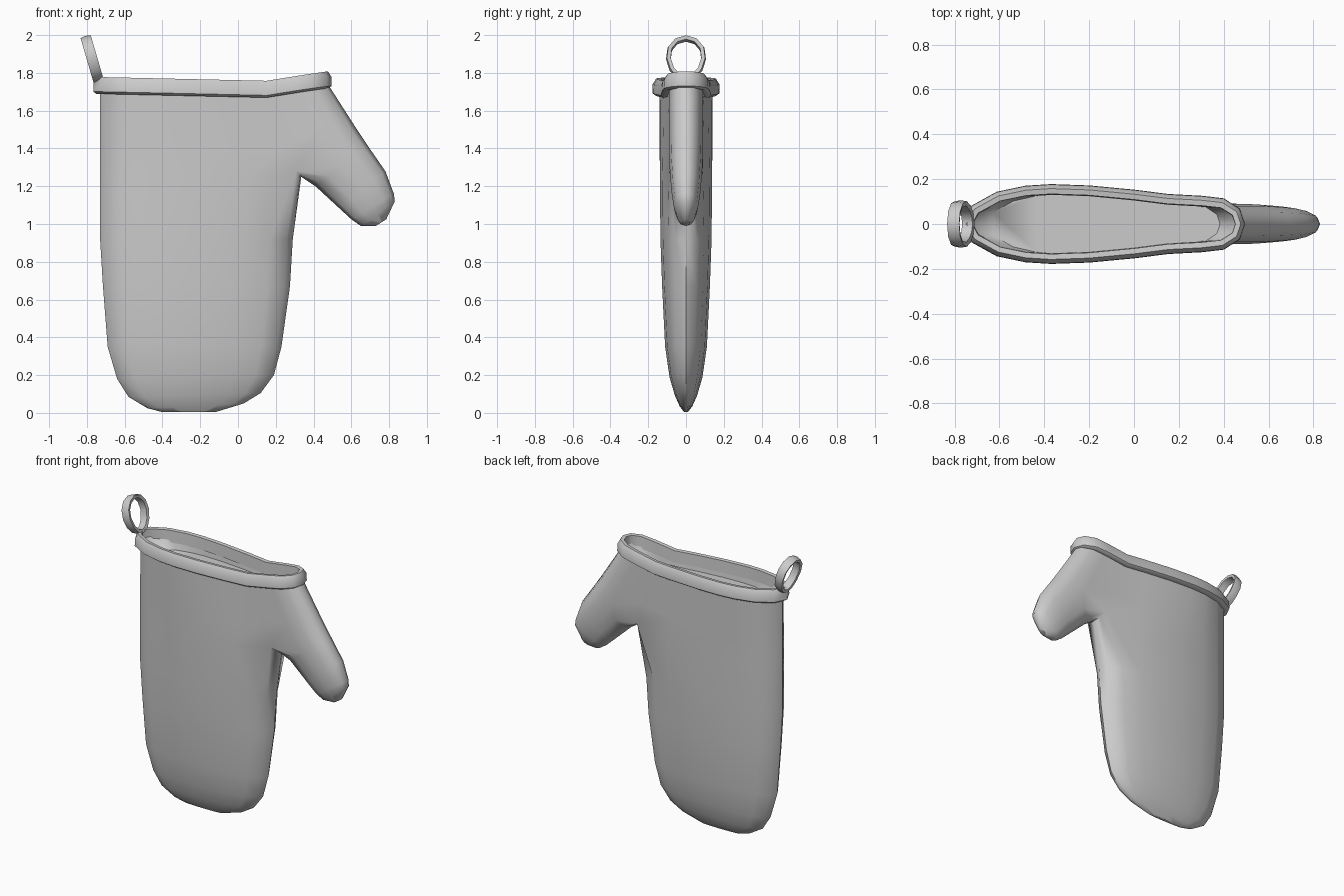
import bpy, bmesh
from math import sin, cos, pi, copysign
from mathutils import Vector

if "Cube" in bpy.data.objects:
    bpy.data.objects.remove(bpy.data.objects["Cube"])


def finish(bm, name, angle):
    bmesh.ops.recalc_face_normals(bm, faces=bm.faces)
    me = bpy.data.meshes.new(name)
    bm.to_mesh(me)
    bm.free()
    ob = bpy.data.objects.new(name, me)
    bpy.context.collection.objects.link(ob)
    bpy.ops.object.select_all(action='DESELECT')
    ob.select_set(True)
    bpy.context.view_layer.objects.active = ob
    bpy.ops.object.shade_smooth_by_angle(angle=angle)
    return ob


def ring(x0, z0, x1, z1, t, n):
    # flattened oval between two outline points, half thickness t
    a, b = Vector((x0, 0, z0)), Vector((x1, 0, z1))
    pts = []
    for i in range(n):
        s = sin(2 * pi * i / n)
        p = (a + b) / 2 - (b - a) / 2 * cos(2 * pi * i / n)
        p.y = -copysign(abs(s) ** 0.8 * t, s)
        pts.append(p)
    return pts


def bridge(bm, r0, r1):
    n = len(r0)
    for i in range(n):
        bm.faces.new((r0[i], r0[(i + 1) % n], r1[(i + 1) % n], r1[i]))


def loft(bm, first, rings):
    for pts in rings:
        nxt = [bm.verts.new(p) for p in pts]
        bridge(bm, first, nxt)
        first = nxt
    bm.faces.new(first)


def sweep(name, path, axis, profile):
    # closed band: profile is (outward, along axis)
    bm = bmesh.new()
    n = len(path)
    rows = []
    for i, p in enumerate(path):
        out = (path[(i + 1) % n] - path[i - 1]).cross(axis).normalized()
        rows.append([bm.verts.new(p + out * o + axis * u) for o, u in profile])
    for i in range(n):
        bridge(bm, rows[i - 1], rows[i])
    return finish(bm, name, 0.9)


# Opening outline seen from above, mirrored front to back
half = [(-.73, 0), (-.70, .055), (-.60, .11), (-.48, .135), (-.37, .142),
        (-.20, .136), (0, .117), (.15, .098), (.30, .09), (.39, .08),
        (.445, .045), (.46, 0)]


def rim_z(x):
    return 1.735 - .02 * (x + .73) / .88 if x < .15 else 1.715 + .05 * (x - .15) / .31


top = [Vector((x, -y, rim_z(x))) for x, y in half]
top += [Vector((x, y, rim_z(x))) for x, y in half[-2:0:-1]]

# Mitt: shared opening that splits into hand and thumb at the crotch
body = [ring(*r, 18) for r in [
    (-.73, 1.25, .325, 1.25, .14), (-.73, .92, .29, .92, .137),
    (-.715, .67, .275, .67, .128), (-.69, .35, .23, .35, .112),
    (-.64, .18, .19, .20, .088), (-.58, .085, .12, .105, .06),
    (-.48, .025, .03, .05, .034), (-.40, .004, -.12, .004, .01)]]
thumb = [ring(*r, 12) for r in [
    (.345, 1.25, .63, 1.50, .09), (.41, 1.20, .69, 1.41, .087),
    (.54, 1.08, .78, 1.28, .078), (.60, 1.025, .825, 1.16, .065),
    (.65, .99, .83, 1.12, .05), (.73, .99, .785, 1.025, .018)]]
b, t = body[0], thumb[0]
for i, j in ((7, 2), (8, 1), (9, 0), (10, 11), (11, 10)):
    b[i] = t[j] = (b[i] + t[j]) / 2

bm = bmesh.new()
bv = [bm.verts.new(p) for p in b]
match = {2: 7, 1: 8, 0: 9, 11: 10, 10: 11}
tv = [bv[match[j]] if j in match else bm.verts.new(t[j]) for j in range(12)]
loft(bm, bv, body[1:])
loft(bm, tv, thumb[1:])
upper = bv[:8] + tv[3:10] + bv[11:]
low = [v.co.copy() for v in upper]
floor = [Vector((-.13 + (p.x + .13) * .87, p.y * .93, 1.65)) for p in top]
loft(bm, upper, [[p.lerp(q, k / 3) for p, q in zip(low, top)] for k in (1, 2, 3)] + [floor])
finish(bm, "mitt", 0.9)

# Bound edge around the opening
sweep("cuff_trim", top, Vector((0, 0, 1)),
      [(-.012, -.04), (.02, -.046), (.036, -.034), (.034, .015),
       (.016, .043), (-.008, .04)])

# Hanging loop: flat oval band leaning outward
up = Vector((-.07, 0, .24)).normalized()
wide = Vector((up.z, 0, -up.x))
centre = Vector((-.772, 0, 1.873))
path = []
for i in range(12):
    a = 2 * pi * i / 12
    path.append(centre + up * .115 * sin(a)
                + Vector((0, (.093 + .012 * sin(a)) * cos(a), 0)))
sweep("hanging_loop", path, wide,
      [(-.012, -.024), (.008, -.028), (.013, 0), (.008, .028), (-.012, .024)])
